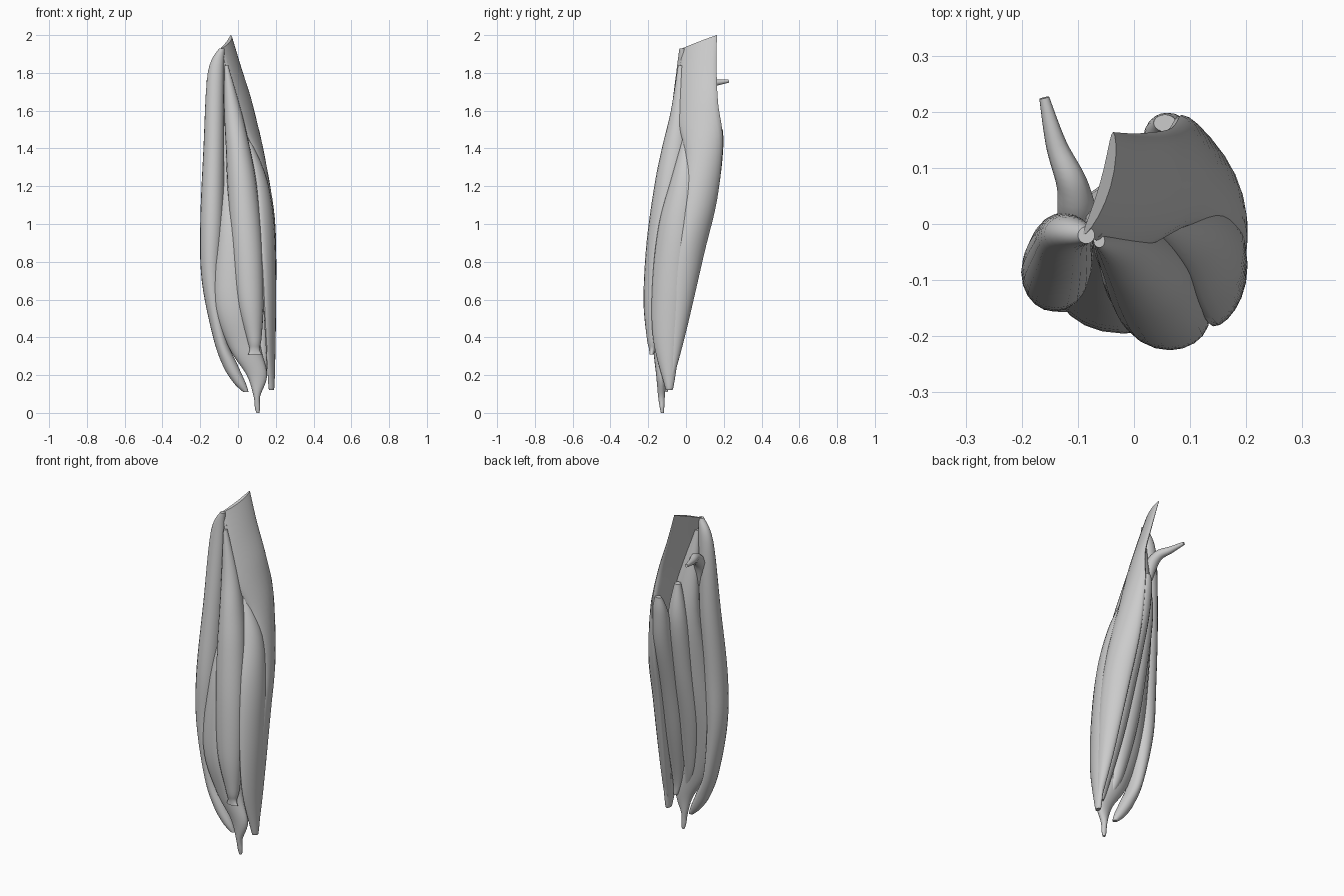
import bpy
import math
from mathutils import Vector

default_cube = bpy.data.objects.get("Cube")
if default_cube:
    bpy.data.objects.remove(default_cube, do_unlink=True)

SIDES = 20
STEPS = 6

# Single matte grey for every part
grey = bpy.data.materials.new("plain_grey")
grey.use_nodes = True
grey_value = (.6, .6, .6, 1)
grey.diffuse_color = grey_value
shader = next(node for node in grey.node_tree.nodes if node.type == "BSDF_PRINCIPLED")
shader.inputs["Base Color"].default_value = grey_value
shader.inputs["Roughness"].default_value = .8


def smooth_rows(rows):
    """Interpolate the key sections with a Catmull-Rom spline."""
    keys = [Vector(row) for row in rows]
    result = []
    for index in range(len(keys) - 1):
        before = keys[max(index - 1, 0)]
        start = keys[index]
        end = keys[index + 1]
        after = keys[min(index + 2, len(keys) - 1)]
        for step in range(STEPS):
            t = step / STEPS
            linear = (end - before) * t
            square = (before * 2 - start * 5 + end * 4 - after) * t ** 2
            cubic = (start * 3 - before - end * 3 + after) * t ** 3
            result.append(start + (linear + square + cubic) / 2)
    result.append(keys[-1])
    return result


def finish(obj):
    """Give a part its colour and smooth shading with crisp edges."""
    obj.data.materials.append(grey)
    bpy.ops.object.select_all(action="DESELECT")
    obj.select_set(True)
    bpy.context.view_layer.objects.active = obj
    bpy.ops.object.shade_smooth_by_angle(angle=math.radians(50))


def muscle(name, rows, bend=0, tilt=0):
    """Loft a belly; rows hold height, centre x, centre y, half width, half depth, turn."""
    up = Vector((0, 0, 1))
    sections = smooth_rows(rows)
    verts = []
    faces = []
    for height, x, y, width, depth, turn in sections:
        angle = math.radians(turn)
        across = Vector((math.cos(angle), math.sin(angle), 0))
        inward = Vector((-math.sin(angle), math.cos(angle), 0))
        centre = Vector((x, y, height))
        for side in range(SIDES):
            theta = math.tau * side / SIDES
            u, v = math.cos(theta), math.sin(theta)
            curl = bend * width * (u * u - .3)
            point = centre + across * width * u + inward * (depth * v + curl)
            verts.append(point + up * tilt * u)
    for ring in range(len(sections) - 1):
        low, high = ring * SIDES, (ring + 1) * SIDES
        for side in range(SIDES):
            other = (side + 1) % SIDES
            faces.append((low + side, high + side, high + other, low + other))
    # End caps
    faces.append(tuple(range(SIDES)))
    last = (len(sections) - 1) * SIDES
    faces.append(tuple(reversed(range(last, last + SIDES))))
    mesh = bpy.data.meshes.new(name)
    mesh.from_pydata(verts, [], faces)
    mesh.update()
    obj = bpy.data.objects.new(name, mesh)
    bpy.context.collection.objects.link(obj)
    finish(obj)


# Broad sheet starting at the top and wrapping down the left rear side
muscle("upper_sheet_muscle", [
    (1.965, -.055, .07, .095, .01, 74),
    (1.8, -.01, .06, .103, .016, 74),
    (1.6, .045, .06, .112, .024, 74),
    (1.4, .098, .095, .1, .032, 92),
    (1.1, .142, .08, .097, .034, 114),
    (.8, .158, .02, .085, .032, 116),
    (.4, .168, -.045, .05, .025, 108),
    (.17, .177, -.08, .02, .014, 90),
], bend=.13, tilt=.035)

# Outer strap on the left side
muscle("outer_side_muscle", [
    (1.46, .045, 0, .015, .012, 76),
    (1.25, .113, -.015, .065, .032, 74),
    (1, .15, -.06, .09, .034, 74),
    (.7, .165, -.09, .092, .03, 78),
    (.4, .172, -.103, .075, .022, 80),
    (.15, .176, -.09, .026, .016, 80),
    (.125, .176, -.09, .014, .009, 80),
], bend=.18)

# Long front belly with a blunt lower end
muscle("front_muscle", [
    (1.84, -.062, -.03, .01, .012, 0),
    (1.6, -.028, -.035, .045, .045, 0),
    (1.4, 0, -.058, .064, .07, 0),
    (1.2, .022, -.09, .078, .078, 0),
    (.9, .046, -.135, .082, .074, 0),
    (.6, .064, -.162, .072, .063, 0),
    (.4, .085, -.172, .04, .036, 0),
    (.34, .088, -.178, .027, .018, 0),
    (.31, .09, -.182, .036, .012, 0),
])

# Deep core that narrows into the bottom tendon
muscle("deep_muscle_and_tendon", [
    (1.86, -.07, -.01, .015, .015, 0),
    (1.4, -.01, .02, .085, .06, 0),
    (1, -.025, -.06, .098, .095, 0),
    (.6, -.022, -.12, .112, .075, 0),
    (.35, .035, -.13, .085, .045, 0),
    (.2, .1, -.13, .054, .028, 0),
    (.09, .1, -.13, .018, .018, 0),
    (.03, .103, -.127, .014, .012, 0),
    (0, .105, -.125, .008, .008, 0),
])

# Long belly down the right side, sweeping under to the tendon
muscle("right_side_muscle", [
    (1.93, -.085, -.02, .015, .015, 0),
    (1.8, -.118, -.018, .042, .034, 0),
    (1.4, -.128, -.042, .055, .06, 0),
    (1, -.138, -.08, .062, .07, 0),
    (.7, -.14, -.092, .052, .064, 0),
    (.4, -.096, -.102, .036, .054, 0),
    (.25, -.04, -.108, .04, .042, 0),
    (.16, .008, -.11, .032, .028, 0),
    (.11, .042, -.11, .014, .012, 0),
])

# Belly tucked inside the wrapping sheet
muscle("rear_muscle", [
    (1.5, .055, .18, .02, .015, 0),
    (1.4, .062, .155, .045, .042, 0),
    (1.2, .075, .11, .058, .062, 0),
    (.9, .085, .025, .062, .06, 0),
    (.6, .1, -.045, .055, .05, 0),
    (.3, .125, -.105, .032, .025, 0),
    (.2, .14, -.105, .012, .012, 0),
])

# Fuller belly beside it, nearer the middle of the back
muscle("middle_rear_muscle", [
    (1.56, -.005, .085, .018, .018, 0),
    (1.35, 0, .075, .055, .055, 0),
    (1.05, .005, .025, .065, .06, 0),
    (.7, .01, -.05, .065, .055, 0),
    (.4, .035, -.1, .04, .035, 0),
    (.28, .065, -.115, .02, .02, 0),
])

# Small pointed slip sticking out at the upper rear
curve = bpy.data.curves.new("rear_hook", "CURVE")
curve.dimensions = "3D"
curve.bevel_depth = 1
curve.bevel_resolution = 2
curve.use_fill_caps = True
hook_path = [
    (1.54, -.09, 0, .012),
    (1.67, -.1, .012, .034),
    (1.73, -.11, .07, .028),
    (1.745, -.138, .14, .019),
    (1.757, -.16, .225, .009),
]
points = smooth_rows(hook_path)
spline = curve.splines.new("POLY")
spline.points.add(len(points) - 1)
for target, (height, x, y, radius) in zip(spline.points, points):
    target.co = (x, y, height, 1)
    target.radius = radius
spline.use_smooth = True
curve.materials.append(grey)
hook = bpy.data.objects.new("rear_hook", curve)
bpy.context.collection.objects.link(hook)
